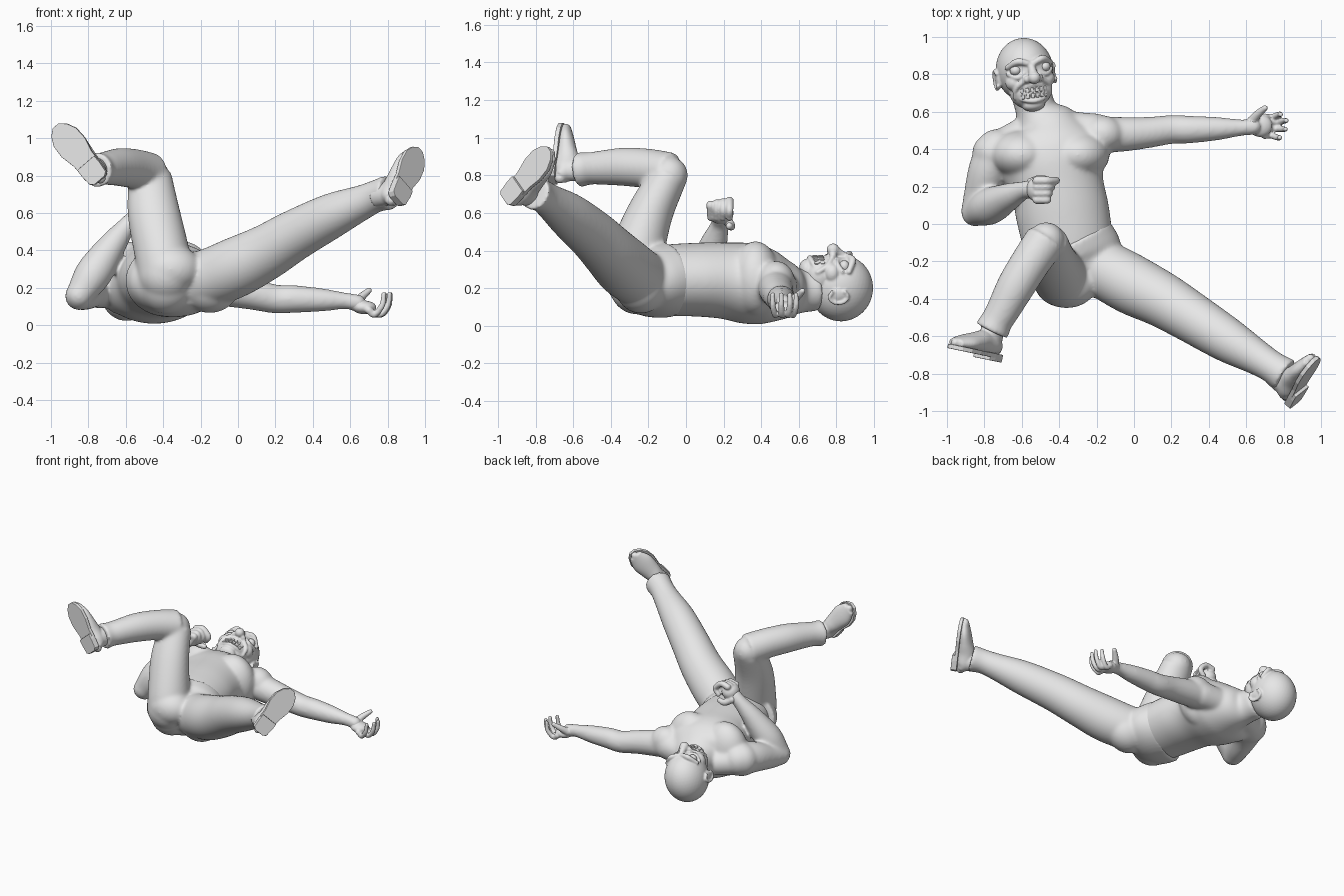
import bpy, bmesh, math
from mathutils import Matrix, Vector

cube = bpy.data.objects.get("Cube")
if cube:
    bpy.data.objects.remove(cube, do_unlink=True)

grey = bpy.data.materials.new("plain_grey")
grey.use_nodes = True
grey.diffuse_color = (0.8, 0.8, 0.8, 1)
grey.node_tree.nodes["Principled BSDF"].inputs["Base Color"].default_value = (0.8, 0.8, 0.8, 1)

WORLD = Matrix.Identity(4)
X, Y, Z = (1, 0, 0), (0, 1, 0), (0, 0, 1)


def frame(origin, side, up, front):
    """Matrix whose columns are the given axes."""
    m = Matrix((side, up, front)).transposed().to_4x4()
    m.translation = origin
    return m


def blob(bm, centre, radii, m=WORLD):
    place = m @ Matrix.Translation(centre) @ Matrix.Diagonal((*radii, 1))
    bmesh.ops.create_icosphere(bm, subdivisions=4, radius=1, matrix=place)


def tube(bm, points, ref=Z, m=WORLD, ends=True, sides=36, steps=8):
    """Loft ellipses along a smooth path of (x, y, z, radius[, radius across])."""
    keys = [Vector(p if len(p) == 5 else (*p, p[3])) for p in points]
    keys = [keys[0] * 2 - keys[1]] + keys + [keys[-1] * 2 - keys[-2]]
    path = []
    for i in range(1, len(keys) - 2):
        a, b, c, d = keys[i - 1:i + 3]
        for s in range(steps):
            t = s / steps
            path.append((b * 2 + (c - a) * t + (a * 2 - b * 5 + c * 4 - d) * t * t
                         + (b * 3 - a - c * 3 + d) * t ** 3) * 0.5)
    path.append(keys[-2])
    rings = []
    for i, p in enumerate(path):
        ahead, behind = path[min(i + 1, len(path) - 1)], path[max(i - 1, 0)]
        tangent = Vector((ahead - behind)[:3]).normalized()
        side = tangent.cross(Vector(ref)).normalized()
        over = side.cross(tangent)
        ring = []
        for k in range(sides):
            ang = math.tau * k / sides
            co = Vector(p[:3]) + side * p[3] * math.cos(ang) + over * p[4] * math.sin(ang)
            ring.append(bm.verts.new(m @ co))
        rings.append(ring)
    for r, q in zip(rings, rings[1:]):
        for k in range(sides):
            j = (k + 1) % sides
            bm.faces.new((r[k], r[j], q[j], q[k]))
    bm.faces.new(rings[0][::-1])
    bm.faces.new(rings[-1])
    if ends:
        for p in (path[0], path[-1]):
            blob(bm, p[:3], [min(p[3], p[4])] * 3, m)


def finish(bm, name, voxel=0, smooth=4, bevel=0):
    bmesh.ops.recalc_face_normals(bm, faces=bm.faces)
    mesh = bpy.data.meshes.new(name)
    bm.to_mesh(mesh)
    bm.free()
    mesh.materials.append(grey)
    ob = bpy.data.objects.new(name, mesh)
    bpy.context.collection.objects.link(ob)
    if voxel:
        mesh.shade_smooth()
        fuse = ob.modifiers.new("fuse", 'REMESH')
        fuse.mode = 'VOXEL'
        fuse.voxel_size = voxel
        fuse.use_smooth_shade = True
        soften = ob.modifiers.new("soften", 'SMOOTH')
        soften.factor = 0.5
        soften.iterations = smooth
    if bevel:
        edge = ob.modifiers.new("bevel", 'BEVEL')
        edge.width = bevel
        edge.segments = 2
    return ob


# Bare torso with chest muscles and sloping shoulders
bm = bmesh.new()
tube(bm, [(-.30, -.25, .23, .2, .15), (-.34, -.15, .24, .235, .185), (-.38, .05, .245, .25, .196),
          (-.41, .2, .24, .25, .203), (-.44, .33, .225, .285, .215), (-.46, .43, .205, .28, .2),
          (-.48, .52, .19, .19, .16), (-.52, .6, .185, .115, .12), (-.55, .7, .19, .108, .11)],
     ends=False, sides=48)
for x in (-.3, -.6):
    blob(bm, (x, .37, .25), (.17, .13, .2))
tube(bm, [(-.48, .53, .19, .085), (-.2, .49, .21, .1)])
tube(bm, [(-.52, .53, .17, .08), (-.72, .4, .2, .1)])

# Left arm, reaching sideways
blob(bm, (-.17, .48, .23), (.12, .1, .115))
tube(bm, [(-.24, .475, .22, .1), (-.05, .48, .19, .092), (.08, .49, .165, .083), (.2, .505, .14, .077),
          (.3, .505, .14, .074), (.45, .51, .135, .062), (.57, .515, .13, .045), (.64, .52, .12, .045)])

# Right arm, folded up over the belly
blob(bm, (-.745, .38, .21), (.12, .11, .12))
tube(bm, [(-.73, .39, .21, .118), (-.78, .28, .2, .108), (-.82, .16, .17, .09), (-.85, .07, .155, .075)])
tube(bm, [(-.85, .06, .16, .073), (-.77, .095, .28, .098), (-.67, .145, .43, .074),
          (-.59, .18, .535, .05), (-.54, .185, .58, .05)])
finish(bm, "torso_and_arms", .01, 20)

# Left hand, open with curling fingers
bm = bmesh.new()
tube(bm, [(.59, .517, .128, .04), (.64, .522, .115, .043)])
blob(bm, (.675, .525, .095), (.065, .06, .036))
for y, reach in ((.57, -.01), (.545, .02), (.51, .015), (.475, -.015)):
    tip = y + (y - .52) * .3
    tube(bm, [(.7, y, .08, .021), (.745 + reach, y, .058, .018), (.785 + reach, tip, .105, .016),
              (.795 + reach, tip, .165, .013)], ref=Y, sides=12)
tube(bm, [(.63, .55, .12, .027), (.665, .59, .155, .022), (.7, .62, .185, .016)], ref=Y, sides=12)
finish(bm, "left_hand", .006)

# Right hand, closed with the first finger loosely pointing
bm = bmesh.new()
blob(bm, (-.515, .185, .6), (.06, .068, .06))
for i, reach in enumerate((-.035, -.015, 0, .025)):
    y = .13 + .034 * i
    tube(bm, [(-.52, y, .645 + reach / 3, .023), (-.465, y, .655 + reach / 3, .022),
              (-.44 + reach, y, .615, .02), (-.465 + reach, y, .575, .018)], ref=Y, sides=12)
tube(bm, [(-.55, .22, .56, .027), (-.5, .24, .53, .023), (-.45, .23, .53, .019)], ref=Y, sides=12)
finish(bm, "right_hand", .006)

# Trousers: hips, stretched left leg, bent right leg
bm = bmesh.new()
tube(bm, [(-.37, -.1, .245, .265, .203), (-.32, -.2, .235, .27, .187), (-.28, -.3, .25, .22, .14)],
     ends=False, sides=48)
blob(bm, (-.385, -.26, .22), (.155, .15, .16))
blob(bm, (-.36, -.315, .3), (.165, .135, .13))
blob(bm, (-.15, -.24, .215), (.16, .14, .15))
tube(bm, [(-.27, -.19, .22, .15), (-.12, -.265, .265, .158), (0, -.33, .315, .16), (.15, -.405, .39, .148),
          (.3, -.495, .48, .136), (.5, -.62, .585, .12), (.66, -.715, .655, .094), (.74, -.765, .69, .086),
          (.81, -.81, .71, .095)], ends=False)
tube(bm, [(-.385, -.29, .27, .155), (-.405, -.265, .38, .148), (-.45, -.19, .6, .122, .14),
          (-.47, -.09, .8, .1, .115)], ref=X)
tube(bm, [(-.47, -.085, .81, .112), (-.55, -.2, .835, .106), (-.63, -.33, .845, .102), (-.7, -.46, .84, .09),
          (-.735, -.52, .835, .086), (-.76, -.57, .83, .096)], ends=False)
finish(bm, "trousers", .01, 18)

# Shoes: local x across, y heel to toe, z away from the ground
OUTLINE = ((0, .035), (.015, .056), (.08, .062), (.15, .064), (.23, .082), (.3, .079), (.35, .055), (.38, .02))


def slab(bm, rows, low, high, m):
    ring = [(w, y) for y, w in rows] + [(-w, y) for y, w in reversed(rows)]
    bottom = bm.faces.new([bm.verts.new(m @ Vector((x, y, low))) for x, y in ring])
    moved = bmesh.ops.extrude_face_region(bm, geom=[bottom])["geom"]
    lift = m.to_3x3() @ Vector((0, 0, high - low))
    bmesh.ops.translate(bm, verts=[v for v in moved if isinstance(v, bmesh.types.BMVert)], vec=lift)


def shoe(label, heel, along, ground):
    along = Vector(along).normalized()
    over = -Vector(ground)
    over = (over - along * over.dot(along)).normalized()
    m = frame(heel, along.cross(over), along, over)
    bm = bmesh.new()
    slab(bm, OUTLINE, .018, .042, m)
    slab(bm, OUTLINE[:3] + ((.12, .06),), 0, .03, m)
    finish(bm, label + "_shoe_sole", bevel=.003)
    bm = bmesh.new()
    tube(bm, [(0, .015, .065, .042, .03), (0, .06, .085, .058, .062), (0, .13, .088, .06, .065),
              (0, .2, .078, .071, .053), (0, .28, .066, .076, .04), (0, .355, .054, .048, .026)], m=m)
    tube(bm, [(0, .07, .06, .054, .06), (0, .075, .12, .058, .066), (0, .08, .19, .062, .068)],
         ref=Y, m=m, ends=False)
    finish(bm, label + "_shoe_upper", .007, 4)


shoe("left", (.86, -.97, .67), (.12, .21, .25), (.74, -.64, .2))
shoe("right", (-.74, -.735, .775), (-.24, .05, .29), (-.2, -.97, 0))

# Head: local x across, y to the crown, z out of the face
up = Vector((-.13, .99, .02)).normalized()
front = Vector((.22, 0, .97))
front = (front - up * front.dot(up)).normalized()
H = frame((-.585, .825, .2), up.cross(front), up, front)
bm = bmesh.new()
blob(bm, (0, 0, 0), (.152, .17, .178), H)
blob(bm, (0, -.12, .07), (.112, .09, .105), H)
blob(bm, (0, -.19, .105), (.062, .036, .055), H)
tube(bm, [(0, .035, .165, .018), (0, -.01, .19, .022), (0, -.045, .21, .034)], ref=X, m=H)
for s in (-1, 1):
    blob(bm, (s * .085, -.06, .1), (.05, .045, .055), H)
    blob(bm, (s * .032, -.05, .185), (.022, .02, .022), H)
    # Brow, eyelid pouch, smile fold and ear
    tube(bm, [(s * .02, .035, .175, .016), (s * .07, .05, .165, .019), (s * .12, .025, .115, .014)], m=H)
    tube(bm, [(s * .04, -.015, .165, .011), (s * .08, -.035, .155, .013), (s * .12, -.01, .115, .011)], m=H)
    tube(bm, [(s * .045, -.055, .175, .012), (s * .09, -.09, .14, .014), (s * .098, -.14, .11, .012)], m=H)
    blob(bm, (s * .15, -.035, -.005), (.014, .05, .035), H)
    rim = [(s * .16, -.035 + .05 * math.sin(a), -.01 - .036 * math.cos(a), .01)
           for a in (-2.4, -1.5, -.7, 0, .7, 1.5, 2.4)]
    tube(bm, rim, ref=X, m=H, sides=12)
# Lips drawn back in a ring
lips = []
for k in range(13):
    a = math.tau * k / 12
    x = .082 * math.cos(a)
    lips.append((x, -.125 + .044 * math.sin(a), .17 - 8 * x * x, .013))
tube(bm, lips, m=H, sides=12)
finish(bm, "head", .006, 6)

# Eyeballs
bm = bmesh.new()
for s in (-1, 1):
    blob(bm, (s * .08, .005, .136), (.031, .028, .032), H)
finish(bm, "eyeballs").data.shade_smooth()

# Two rows of teeth following the jaw
bm = bmesh.new()
for row in (-.14, -.11):
    for i in range(6):
        x = (i - 2.5) * .023
        place = H @ Matrix.Translation((x, row, .166 - 6 * x * x)) @ Matrix.Rotation(x * 9, 4, 'Y')
        bmesh.ops.create_cube(bm, size=1, matrix=place @ Matrix.Diagonal((.02, .027, .03, 1)))
finish(bm, "teeth", bevel=.006)
